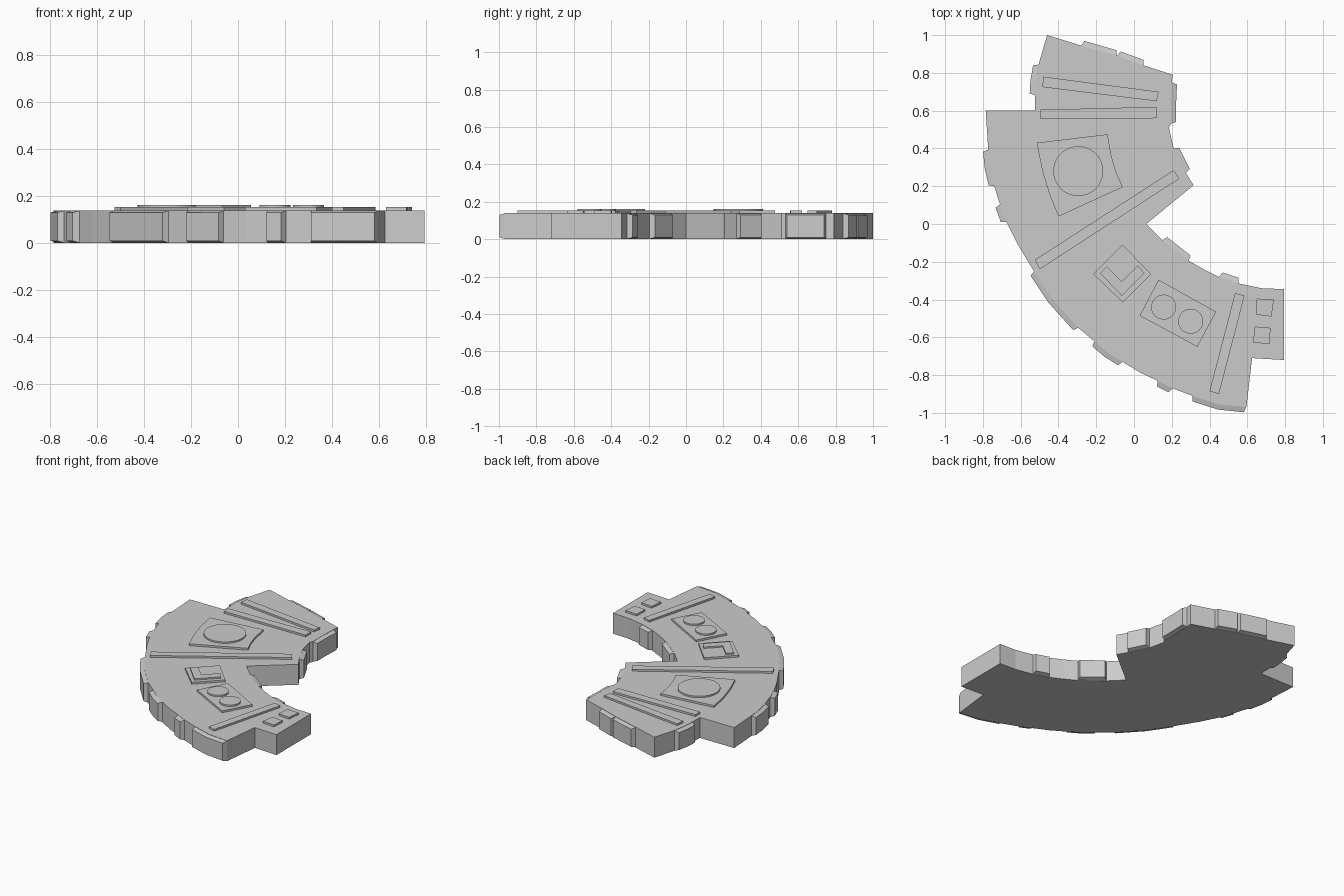
import bpy, bmesh, math
from mathutils import Vector

if "Cube" in bpy.data.objects:
    bpy.data.objects.remove(bpy.data.objects["Cube"])

H = 0.14          # slab thickness
PLATE = 0.153     # top of low relief
RAISED = 0.163    # top of relief standing on plates


def finish(bm, name):
    bmesh.ops.recalc_face_normals(bm, faces=bm.faces[:])
    me = bpy.data.meshes.new(name)
    bm.to_mesh(me)
    bm.free()
    ob = bpy.data.objects.new(name, me)
    bpy.context.collection.objects.link(ob)
    return ob


def loft(name, low, high):
    """Closed solid between two matching loops."""
    bm = bmesh.new()
    a = [bm.verts.new(p) for p in low]
    b = [bm.verts.new(p) for p in high]
    bm.faces.new(a)
    bm.faces.new(b)
    n = len(a)
    for i in range(n):
        j = (i + 1) % n
        bm.faces.new((a[i], a[j], b[j], b[i]))
    return finish(bm, name)


def prism(name, pts, z0, z1):
    return loft(name, [(x, y, z0) for x, y in pts], [(x, y, z1) for x, y in pts])


def disc(name, x, y, r, z0, z1, n=40):
    pts = [(x + r * math.cos(2 * math.pi * i / n), y + r * math.sin(2 * math.pi * i / n))
           for i in range(n)]
    ob = prism(name, pts, z0, z1)
    for p in ob.data.polygons:
        p.use_smooth = len(p.vertices) == 4
    ob.data.set_sharp_from_angle(angle=math.radians(30))
    return ob


def armour_tab(name, pts, depth=0.028, inset=0.01):
    """Bevelled block standing on a stretch of the rim (rim runs clockwise)."""
    p = [Vector(q) for q in pts]
    base, tip = [], []
    for i, q in enumerate(p):
        d = (p[min(i + 1, len(p) - 1)] - p[max(i - 1, 0)]).normalized()
        out = Vector((-d.y, d.x))
        along = d * inset * ((i == 0) - (i == len(p) - 1))
        base.append(q - out * 0.003)
        tip.append(q + out * depth + along)

    def ring(line, z0, z1):
        return [(v.x, v.y, z0) for v in line] + [(v.x, v.y, z1) for v in reversed(line)]
    return loft(name, ring(base, 0.001, H - 0.001), ring(tip, inset, H - inset))


# Rim, clockwise; runs alternate plain, tab, plain, tab ... and share end points
inner_rim = [
    [(-.46, 1), (-.28, .945)],
    [(-.09, .89)],
    [],
    [(.05, .84)],
    [(.205, .79), (.2, .75)],
    [(.195, .64), (.195, .53)],
    [(.185, .51), (.21, .40)],
    [(.275, .27)],
    [(.315, .205), (.065, 0), (.15, -.085)],
    [(.29, -.195)],
    [(.37, -.24), (.45, -.28)],
    [(.555, -.315)],
    [(.675, -.34), (.795, -.345), (.795, -.72), (.625, -.71), (.595, -.97)],
]
outer_rim = [
    [(.45, -.955), (.31, -.91)],
    [(.205, -.87)],
    [(.125, -.83)],
    [(.03, -.785), (-.06, -.73)],
    [(-.14, -.68), (-.21, -.62)],
    [(-.295, -.55)],
    [(-.43, -.40), (-.53, -.25)],
    [(-.62, -.1), (-.675, .01)],
    [(-.71, .105)],
    [(-.74, .2)],
    [(-.763, .3), (-.772, .395)],
    [(-.785, .6), (-.525, .6), (-.525, .68)],
    [(-.52, .76), (-.505, .845)],
]
outline = []
for i, run in enumerate(inner_rim + outer_rim):
    if i % 2:
        armour_tab("rim_tab_%d" % (i // 2 + 1), [outline[-1]] + run)
    outline += run

# Main slab
prism("slab", outline, 0, H)

# Relief bars
bars = [
    [(-.48, .78), (.13, .70), (.12, .65), (-.485, .725)],
    [(-.495, .605), (.12, .62), (.12, .56), (-.495, .555)],
    [(.21, .285), (.24, .24), (-.5, -.24), (-.525, -.19)],
    [(.535, -.365), (.585, -.38), (.45, -.9), (.4, -.885)],
]
for i, pts in enumerate(bars):
    prism("relief_bar_%d" % (i + 1), pts, H - .01, PLATE)

# Fan-shaped plate with a large disc
prism("fan_plate", [(-.515, .43), (-.14, .475), (-.12, .36), (-.095, .275), (-.06, .195),
                    (-.4, .04), (-.445, .15), (-.485, .28)], H - .01, PLATE)
disc("large_disc", -.295, .28, .132, H, RAISED)

# Diamond plate with an angle bracket
prism("diamond_plate", [(-.06, -.11), (.09, -.265), (-.06, -.415), (-.215, -.265)],
      H - .01, PLATE)
prism("angle_bracket", [(-.18, -.26), (-.145, -.225), (-.065, -.305), (.02, -.22),
                        (.055, -.26), (-.065, -.38)], H, RAISED)

# Rectangular plate with twin discs
prism("twin_plate", [(.13, -.295), (.435, -.465), (.335, -.65), (.03, -.485)], H - .01, PLATE)
for i, (x, y) in enumerate([(.157, -.44), (.3, -.515)]):
    disc("small_disc_%d" % (i + 1), x, y, .066, H, RAISED)

# Small square pads
pads = [
    [(.65, -.395), (.74, -.4), (.728, -.49), (.647, -.48)],
    [(.64, -.543), (.723, -.55), (.717, -.635), (.63, -.628)],
]
for i, pts in enumerate(pads):
    prism("square_pad_%d" % (i + 1), pts, H - .01, PLATE)
